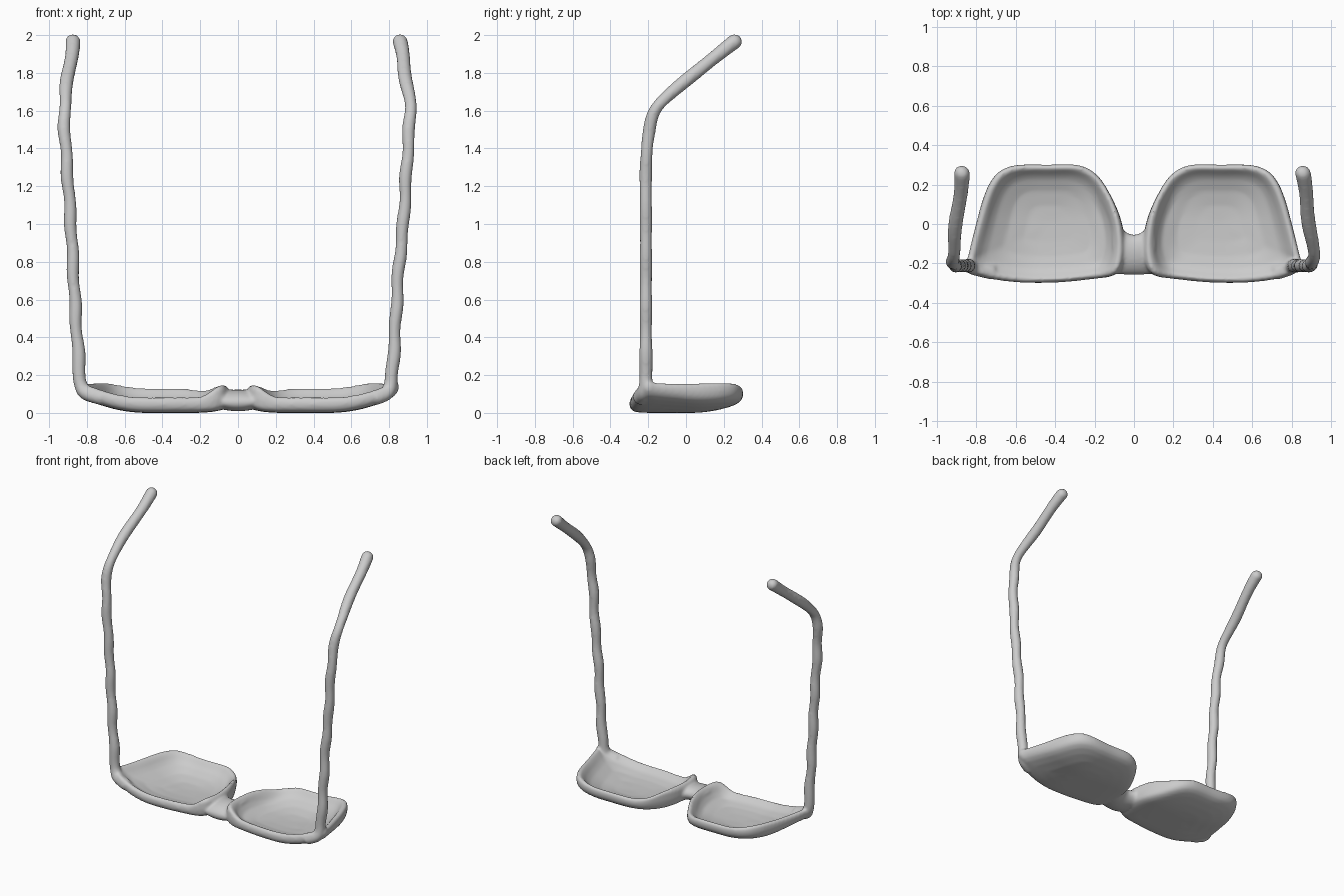
import bpy, bmesh, math
from mathutils import Vector

if "Cube" in bpy.data.objects:
    bpy.data.objects.remove(bpy.data.objects["Cube"])


def catmull(pts, steps, closed=False):
    """Smooth curve through the given points."""
    p = [Vector(q) for q in pts]
    n = len(p)
    out = []
    for i in range(n if closed else n - 1):
        if closed:
            a, b, c, d = (p[(i + k) % n] for k in (-1, 0, 1, 2))
        else:
            a, b, c, d = (p[min(max(i + k, 0), n - 1)] for k in (-1, 0, 1, 2))
        for s in range(steps):
            t = s / steps
            out.append(0.5 * (2 * b + (c - a) * t + (2 * a - 5 * b + 4 * c - d) * t * t
                              + (3 * b - a - 3 * c + d) * t ** 3))
    if not closed:
        out.append(p[-1])
    return out


def loft(name, rings):
    """Skin closed rings in order, capping both ends."""
    bm = bmesh.new()
    vs = [[bm.verts.new(v) for v in r] for r in rings]
    n = len(vs[0])
    for a, b in zip(vs, vs[1:]):
        for i in range(n):
            j = (i + 1) % n
            bm.faces.new((a[i], a[j], b[j], b[i]))
    for ring in (vs[0], vs[-1]):
        mid = bm.verts.new(sum((v.co for v in ring), Vector()) / n)
        for i in range(n):
            bm.faces.new((ring[i], ring[(i + 1) % n], mid))
    bmesh.ops.recalc_face_normals(bm, faces=bm.faces)
    me = bpy.data.meshes.new(name)
    bm.to_mesh(me)
    bm.free()
    ob = bpy.data.objects.new(name, me)
    bpy.context.collection.objects.link(ob)
    return ob


def wrap(x, y):
    """Height of the curved underside of the glasses front."""
    z = 0.085 * (max(0, x - 0.48) / 0.36) ** 2
    z += 0.05 * (max(0, y - 0.02) / 0.27) ** 2
    z += 0.015 * (max(0, 0.22 - x) / 0.16) ** 2
    return z


# Lenses with raised rims: concentric rings of one outline, built on both sides
outline = catmull([(0.28, 0.299), (0.44, 0.302), (0.595, 0.300), (0.68, 0.27), (0.732, 0.21),
                   (0.77, 0.12), (0.803, 0.0), (0.84, -0.15), (0.85, -0.215), (0.77, -0.268),
                   (0.60, -0.296), (0.40, -0.298), (0.22, -0.281), (0.10, -0.26),
                   (0.055, -0.20), (0.045, -0.10), (0.065, 0.02), (0.115, 0.14),
                   (0.185, 0.247)], 5, True)
section = [(0.05, 0), (0.3, 0), (0.55, 0), (0.75, 0.001), (0.88, 0.004), (0.95, 0.012),
           (0.985, 0.026), (1.0, 0.045), (0.99, 0.067), (0.955, 0.081), (0.915, 0.081),
           (0.87, 0.07), (0.82, 0.058), (0.75, 0.048), (0.55, 0.036), (0.3, 0.031), (0.05, 0.03)]
centre = Vector((0.43, 0.0))
rings = []
for s, h in section:
    ring = []
    for p in outline:
        q = centre + (p - centre) * s
        lift = min(1, max(0, h - 0.03) / 0.04)
        nose = 0.055 * math.exp(-((q.x - 0.09) / 0.07) ** 2)
        corner = 0.025 * math.exp(-((q.x - 0.72) / 0.12) ** 2 - ((q.y - 0.11) / 0.2) ** 2)
        ring.append(Vector((q.x, q.y, wrap(q.x, q.y) + h + (nose + corner) * lift)))
    rings.append(ring)
parts = [loft(name, [[(side * v.x, v.y, v.z) for v in r] for r in rings])
         for name, side in (("right_lens", 1), ("left_lens", -1))]

# Nose bridge: saddle-shaped link flaring into the rims
rings = []
for i in range(13):
    x = -0.108 + 0.018 * i
    k = (abs(x) / 0.108) ** 2
    y0, y1 = -0.26 + 0.01 * k, -0.054 + 0.09 * k
    ring = []
    for j in range(24):
        a = math.tau * j / 24
        ring.append((x, (y0 + y1) / 2 + (y1 - y0) / 2 * math.cos(a),
                     0.066 + 0.006 * k + (0.056 - 0.01 * k) * math.sin(a) + 0.012 * math.cos(a)))
    rings.append(ring)
parts.append(loft("nose_bridge", rings))


# Temple arm: slightly uneven round tube along a path, rounded at the ear tip
def temple(name, pts):
    path = catmull(pts, 8)
    n = len(path)
    rings = []
    for i, p in enumerate(path):
        t = (path[min(i + 1, n - 1)] - path[max(i - 1, 0)]).normalized()
        u = t.cross(Vector((0, 1, 0.2))).normalized()
        v = t.cross(u)
        r = 0.033 + 0.0015 * math.sin(p.z * 26) + 0.006 * max(0, p.z - 1.65) / 0.3
        r += 0.006 * max(0, 1 - p.z / 0.4)
        left = (path[-1] - p).length
        if left < r:
            r *= math.sqrt(max(0.02, 1 - (1 - left / r) ** 2))
        wob = Vector((0.004 * math.sin(p.z * 24), 0, 0))
        rings.append([p + wob + (u * math.cos(a) + v * math.sin(a)) * r
                      for a in (math.tau * j / 16 for j in range(16))])
    return loft(name, rings)


bend = [(-0.212, 1.0), (-0.212, 1.3), (-0.197, 1.48), (-0.165, 1.60), (-0.08, 1.693),
        (0.08, 1.825), (0.23, 1.945), (0.262, 1.969), (0.288, 1.99)]
for name, side, foot, xs in (
        ("right_temple", 1, 0.815, (0.875, 0.893, 0.905, 0.912, 0.903, 0.88, 0.862, 0.858, 0.855)),
        ("left_temple", -1, 0.837, (0.885, 0.905, 0.917, 0.918, 0.913, 0.892, 0.876, 0.873, 0.870))):
    pts = [(0.72, -0.245, 0.078), (foot - 0.03, -0.225, 0.105), (foot - 0.006, -0.214, 0.15),
           (foot + 0.002, -0.212, 0.22), (foot + 0.018, -0.212, 0.45), (foot + 0.035, -0.212, 0.75)]
    pts += [(x, y, z) for x, (y, z) in zip(xs, bend)]
    parts.append(temple(name, [(side * x, y, z) for x, y, z in pts]))

# Fuse the parts into one softly blended frame
for ob in parts:
    ob.select_set(True)
frame = parts[0]
bpy.context.view_layer.objects.active = frame
bpy.ops.object.join()
frame.name = "sunglasses_frame"
fuse = frame.modifiers.new("fuse", 'REMESH')
fuse.mode = 'VOXEL'
fuse.voxel_size = 0.009
fuse.use_smooth_shade = True
soft = frame.modifiers.new("soften", 'SMOOTH')
soft.factor = 0.5
soft.iterations = 8
